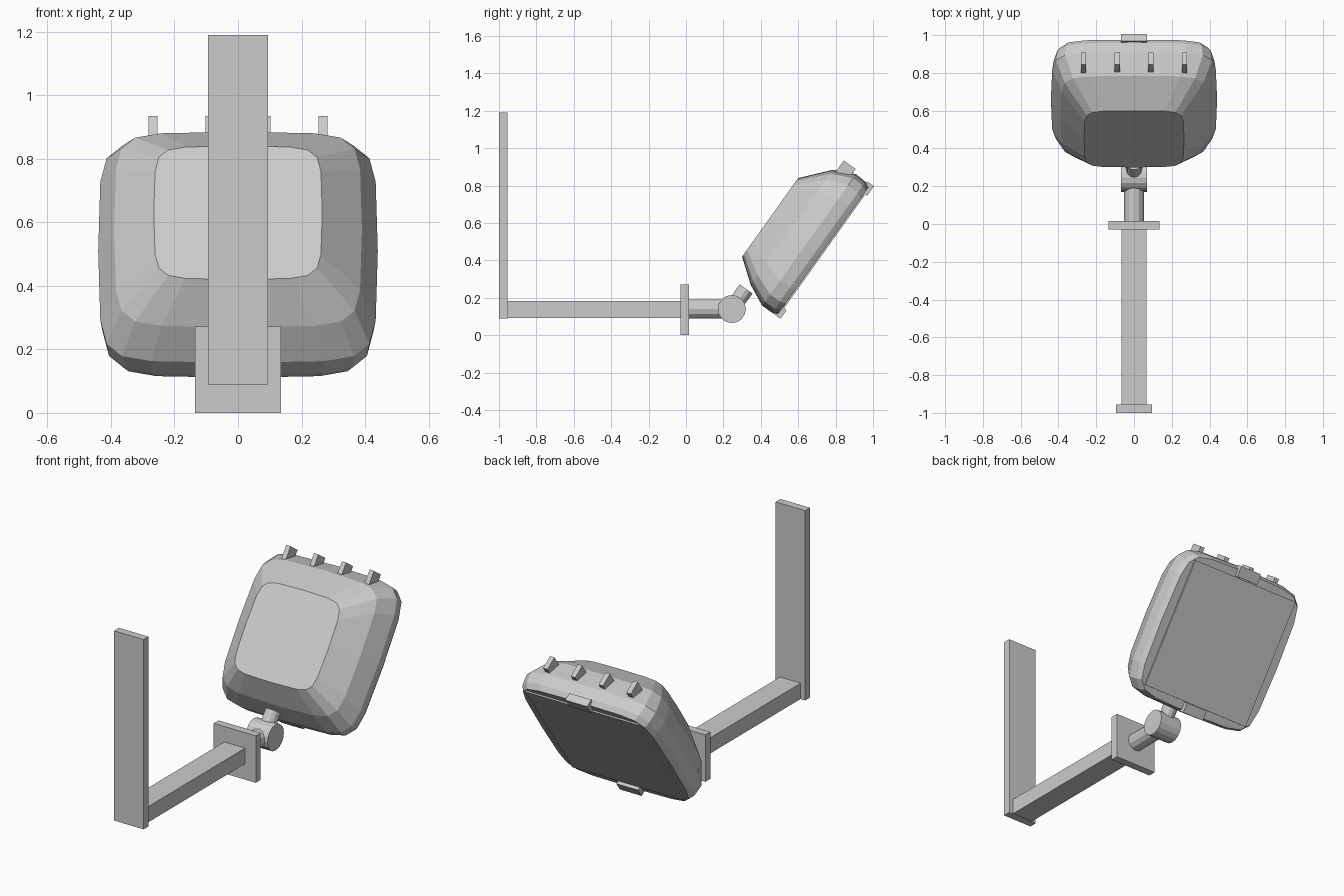
import bpy, bmesh, math
from mathutils import Vector, Matrix

if "Cube" in bpy.data.objects:
    bpy.data.objects.remove(bpy.data.objects["Cube"])

grey = bpy.data.materials.new("light_grey")
grey.diffuse_color = (0.6, 0.6, 0.6, 1)
grey.use_nodes = True
grey.node_tree.nodes["Principled BSDF"].inputs["Base Color"].default_value = grey.diffuse_color

# lamp head directions: U runs up the tilted head, N points out of the glass
U = Vector((0, 0.581, 0.814))
N = Vector((0, 0.814, -0.581))


def head(x, u, n):
    return Vector((x, 0, 0)) + U * u + N * n


def finish(name, bm):
    bmesh.ops.recalc_face_normals(bm, faces=bm.faces[:])
    me = bpy.data.meshes.new(name)
    bm.to_mesh(me)
    bm.free()
    me.materials.append(grey)
    ob = bpy.data.objects.new(name, me)
    bpy.context.collection.objects.link(ob)
    return ob


def box(name, xs, ys, zs, place=lambda x, y, z: Vector((x, y, z))):
    bm = bmesh.new()
    bmesh.ops.create_cube(bm, size=1)
    for v in bm.verts:
        v.co = place(*(r[0] if c < 0 else r[1] for c, r in zip(v.co, (xs, ys, zs))))
    return finish(name, bm)


def rod(name, a, b, radius, sides):
    a, b = Vector(a), Vector(b)
    bm = bmesh.new()
    rot = (b - a).to_track_quat('Z', 'Y').to_matrix().to_4x4()
    bmesh.ops.create_cone(bm, cap_ends=True, segments=sides, radius1=radius, radius2=radius,
                          depth=(b - a).length, matrix=Matrix.Translation((a + b) / 2) @ rot)
    return finish(name, bm)


# wall bracket and arm
box("wall_plate", (-0.095, 0.095), (-1.0, -0.955), (0.09, 1.19))
box("arm", (-0.067, 0.067), (-0.96, -0.02), (0.092, 0.183))
box("end_plate", (-0.135, 0.135), (-0.03, 0.015), (0.0, 0.272))

# swivel joint
rod("joint_neck", (0, 0.01, 0.14), (0, 0.245, 0.14), 0.052, 12)
rod("joint_knuckle", (-0.07, 0.245, 0.14), (0.07, 0.245, 0.14), 0.075, 16)
base = Vector((0, 0.245, 0.14))
rod("joint_stub", base, base + U * 0.132, 0.042, 12)

# lamp housing: rounded-square rings lofted from back panel to rim
quarter = [(1, 0), (0.985, 0.62), (0.94, 0.83), (0.83, 0.94), (0.62, 0.985)]
ring = []
for k in range(4):
    c, s = round(math.cos(k * math.pi / 2)), round(math.sin(k * math.pi / 2))
    ring += [(c * x - s * y, s * x + c * y) for x, y in quarter]
# n, centre u, half width, half height
sections = [(0.0, 0.774, 0.265, 0.258), (0.125, 0.798, 0.39, 0.378),
            (0.24, 0.797, 0.44, 0.432), (0.305, 0.795, 0.432, 0.43), (0.335, 0.793, 0.415, 0.418)]
bm = bmesh.new()
loops = [[bm.verts.new(head(x * w, cu + y * h, n)) for x, y in ring] for n, cu, w, h in sections]
for a, b in zip(loops, loops[1:]):
    for i in range(len(ring)):
        j = (i + 1) % len(ring)
        bm.faces.new((a[i], a[j], b[j], b[i]))
bm.faces.new(loops[0])
bm.faces.new(loops[-1])
finish("lamp_housing", bm)

# glass and its clips
box("lamp_glass", (-0.36, 0.36), (0.425, 1.165), (0.32, 0.343), head)
box("upper_clip", (-0.07, 0.07), (1.17, 1.232), (0.31, 0.355), head)
box("lower_clip", (-0.07, 0.07), (0.365, 0.422), (0.31, 0.36), head)

# cooling fins on top
for i, x in enumerate((-0.267, -0.089, 0.089, 0.267)):
    box(f"fin_{i + 1}", (x - 0.014, x + 0.014), (1.13, 1.25), (0.144, 0.222), head)
